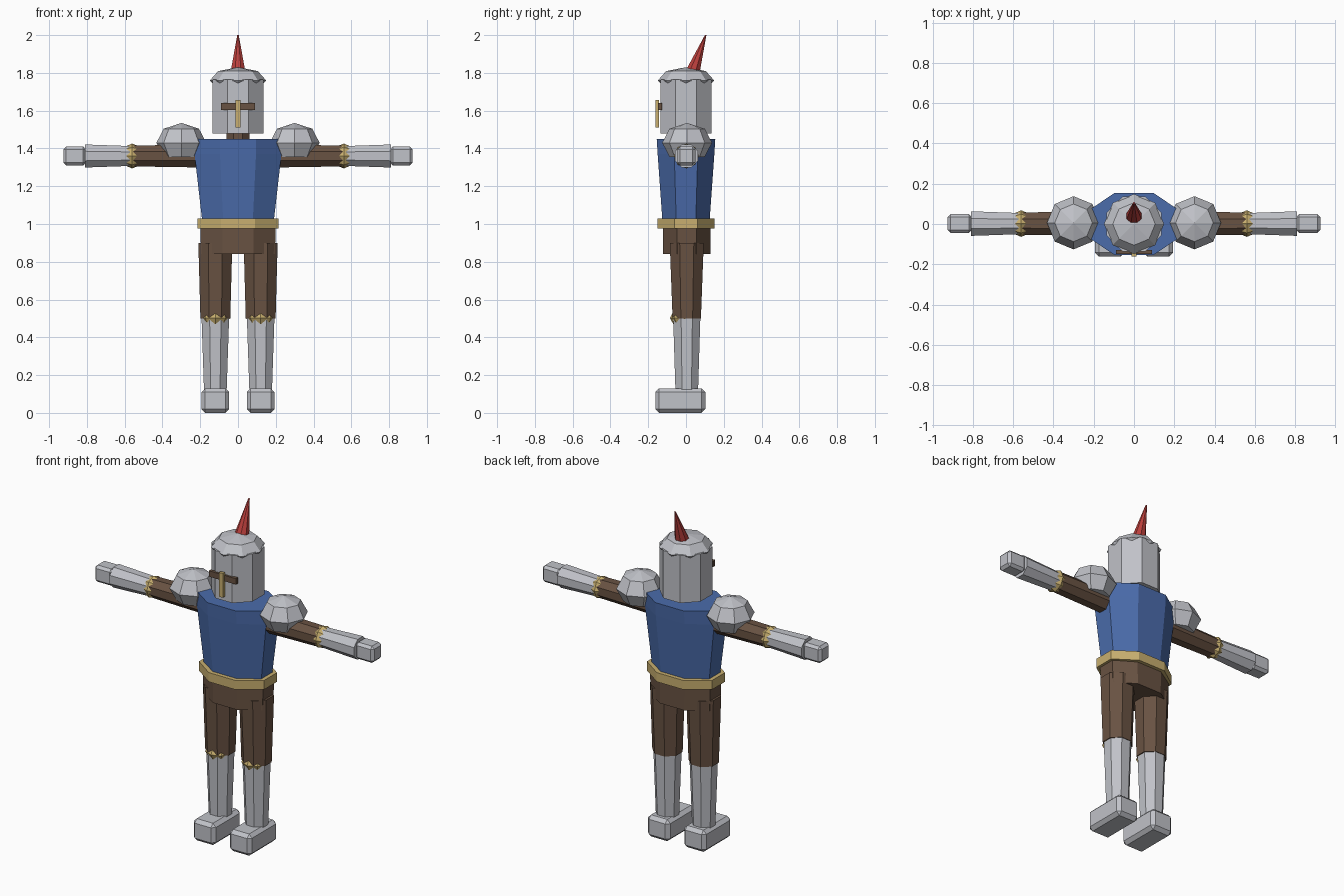
import bpy, bmesh, math
from mathutils import Vector

cube = bpy.data.objects.get("Cube")
if cube:
    bpy.data.objects.remove(cube, do_unlink=True)


def material(name, rgb):
    m = bpy.data.materials.new(name)
    m.use_nodes = True
    m.diffuse_color = (*rgb, 1)
    m.node_tree.nodes["Principled BSDF"].inputs["Base Color"].default_value = (*rgb, 1)
    return m


steel = material("steel", (0.53, 0.54, 0.58))
leather = material("brown leather", (0.14, 0.085, 0.055))
cloth = material("blue cloth", (0.07, 0.15, 0.41))
gold = material("gold", (0.58, 0.43, 0.16))
red = material("red plume", (0.5, 0.05, 0.045))

HALF = math.pi / 8
FLAT = 1 / math.cos(HALF)  # turns a flat-to-centre distance into a corner radius


def finish(name, bm, mat):
    bmesh.ops.recalc_face_normals(bm, faces=bm.faces)
    me = bpy.data.meshes.new(name)
    bm.to_mesh(me)
    bm.free()
    me.materials.append(mat)
    ob = bpy.data.objects.new(name, me)
    bpy.context.collection.objects.link(ob)
    return ob


def loft(name, mat, rings, axis="z", flat=True):
    """Eight-sided body through rings of (centre, half width, half depth)."""
    bm = bmesh.new()
    k, phase = (FLAT, HALF) if flat else (1, 0)
    loops = []
    for centre, a, b in rings:
        loop = []
        for i in range(8):
            t = phase + i * math.pi / 4
            u, v = a * k * math.cos(t), b * k * math.sin(t)
            offset = (u, v, 0) if axis == "z" else (0, u, v)
            loop.append(bm.verts.new(Vector(centre) + Vector(offset)))
        loops.append(loop)
    for low, high in zip(loops, loops[1:]):
        for i in range(8):
            j = (i + 1) % 8
            bm.faces.new((low[i], low[j], high[j], high[i]))
    bm.faces.new(loops[0])
    bm.faces.new(loops[-1])
    return finish(name, bm, mat)


def dome(name, mat, centre, radius, height, axis="z", closed=False):
    """Low-poly ball; the underside stops at a flat ring unless closed."""
    bm = bmesh.new()
    bmesh.ops.create_uvsphere(bm, u_segments=8, v_segments=4, radius=1)
    if not closed:
        pole = min(bm.verts, key=lambda v: v.co.z)
        bmesh.ops.dissolve_verts(bm, verts=[pole])
    for v in bm.verts:
        x, y, z = v.co.x * radius, v.co.y * radius, v.co.z * height
        v.co = Vector(centre) + Vector((x, y, z) if axis == "z" else (z, x, y))
    return finish(name, bm, mat)


def box(name, mat, centre, size, bevel=0):
    bm = bmesh.new()
    bmesh.ops.create_cube(bm, size=1)
    for v in bm.verts:
        v.co = Vector(centre) + Vector([c * s for c, s in zip(v.co, size)])
    if bevel:
        bmesh.ops.bevel(bm, geom=bm.edges[:], offset=bevel, segments=1, affect="EDGES")
    return finish(name, bm, mat)


def column(name, mat, *rings, x=0, y=0):
    return loft(name, mat, [((x, y, z), a, b) for z, a, b in rings])


# Body
column("tunic", cloth, (1.02, 0.19, 0.125), (1.37, 0.23, 0.15), (1.45, 0.23, 0.155))
column("belt", gold, (0.975, 0.215, 0.15), (1.03, 0.215, 0.15))
column("hips", leather, (0.84, 0.195, 0.125), (0.98, 0.2, 0.125), y=0.004)
column("neck", leather, (1.4, 0.06, 0.06), (1.52, 0.06, 0.06))

# Helmet with visor and plume
column("helmet", steel, (1.48, 0.136, 0.136), (1.765, 0.136, 0.136))
dome("helmet_crown", steel, (0, 0, 1.76), 0.149, 0.07)
box("visor_bar", leather, (0, -0.138, 1.622), (0.18, 0.02, 0.035))
box("nose_guard", gold, (0, -0.153, 1.583), (0.026, 0.018, 0.145))
loft("plume", red, [((0, 0.032, 1.8), 0.04, 0.04), ((0, 0.104, 2.0), 0.004, 0.004)])

# Limbs on both sides
for side, s in (("left", 1), ("right", -1)):
    def limb(name, mat, *rings):
        loft(f"{side}_{name}", mat, [((s * x, 0.002, 1.36), r, r) for x, r in rings], "x")

    limb("upper_arm", leather, (0.18, 0.061), (0.56, 0.055))
    limb("forearm_guard", steel, (0.555, 0.052), (0.81, 0.061))
    dome(f"{side}_elbow_trim", gold, (s * 0.56, 0.002, 1.36), 0.066, 0.065, "x", True)
    dome(f"{side}_shoulder_guard", steel, (s * 0.3, 0.006, 1.43), 0.132, 0.105)
    box(f"{side}_hand", steel, (s * 0.865, 0.002, 1.36), (0.12, 0.095, 0.1), 0.015)

    leg = s * 0.12
    column(f"{side}_thigh", leather, (0.5, 0.079, 0.075), (0.9, 0.09, 0.09), x=leg, y=0.004)
    column(f"{side}_shin_guard", steel, (0.12, 0.06, 0.06), (0.505, 0.073, 0.072), x=leg, y=0.004)
    dome(f"{side}_knee_trim", gold, (leg, -0.008, 0.503), 0.077, 0.06, closed=True)
    box(f"{side}_foot", steel, (leg, -0.03, 0.065), (0.147, 0.265, 0.13), 0.02)
